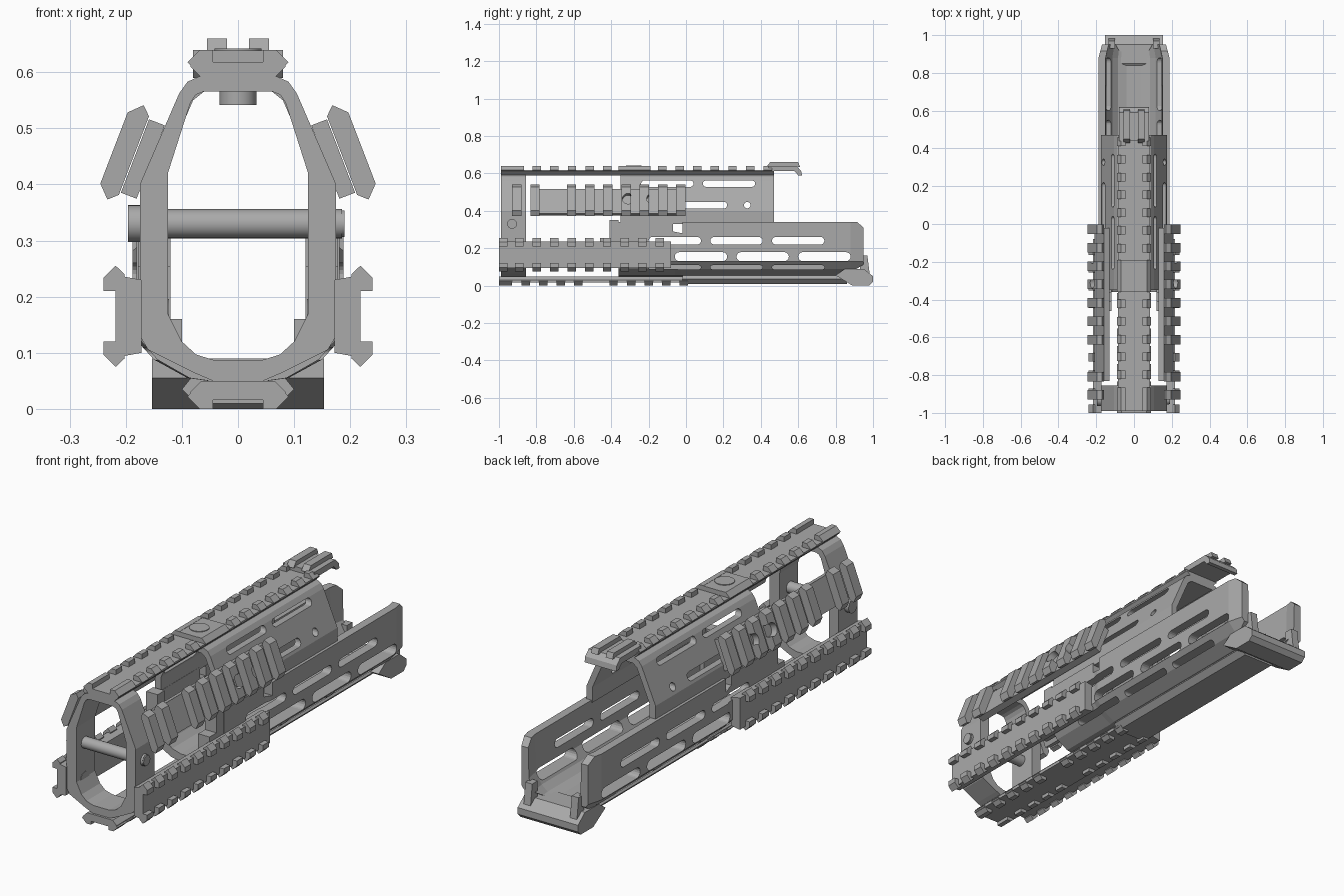
import bpy, bmesh, math
from mathutils import Matrix

old = bpy.data.objects.get("Cube")
if old:
    bpy.data.objects.remove(old)

grey = bpy.data.materials.new("anodised_grey")
grey.use_nodes = True
colour = (0.40, 0.40, 0.40, 1)
grey.diffuse_color = colour
grey.node_tree.nodes["Principled BSDF"].inputs["Base Color"].default_value = colour


def add_prism(bm, pts, *ends):
    """Extrude an (x, z) outline along y; each end is (y, x scale)."""
    loops = [[bm.verts.new((x * s, y, z)) for x, z in pts] for y, s in ends]
    bm.faces.new(loops[0])
    bm.faces.new(loops[-1])
    for a, b in zip(loops, loops[1:]):
        for i in range(len(pts)):
            j = (i + 1) % len(pts)
            bm.faces.new((a[i], a[j], b[j], b[i]))


def add_box(bm, x0, x1, y0, y1, z0, z1):
    add_prism(bm, [(x0, z0), (x1, z0), (x1, z1), (x0, z1)], (y0, 1), (y1, 1))


def finish(name, bm):
    bmesh.ops.recalc_face_normals(bm, faces=bm.faces)
    mesh = bpy.data.meshes.new(name)
    bm.to_mesh(mesh)
    bm.free()
    mesh.materials.append(grey)
    ob = bpy.data.objects.new(name, mesh)
    bpy.context.collection.objects.link(ob)
    return ob


def prism(name, pts, *ends):
    bm = bmesh.new()
    add_prism(bm, pts, *ends)
    return finish(name, bm)


def side_prism(name, pts, x0, x1):
    """Extrude a (y, z) outline along x."""
    ob = prism(name, pts, (-x1, 1), (-x0, 1))
    ob.data.transform(Matrix.Rotation(math.pi / 2, 4, "Z"))
    return ob


def cylinder(name, centre, radius, length, axis):
    bm = bmesh.new()
    bmesh.ops.create_cone(bm, cap_ends=True, segments=32, radius1=radius, radius2=radius, depth=length)
    ob = finish(name, bm)
    turn = Matrix.Rotation(math.pi / 2, 4, "Y") if axis == "X" else Matrix()
    ob.data.transform(Matrix.Translation(centre) @ turn)
    for p in ob.data.polygons:
        p.use_smooth = len(p.vertices) == 4
    return ob


def cut(ob, cutters):
    """Subtract the cutters, bake the result and remove them."""
    for c in cutters:
        m = ob.modifiers.new("cut", "BOOLEAN")
        m.operation, m.solver, m.object = "DIFFERENCE", "EXACT", c
    graph = bpy.context.evaluated_depsgraph_get()
    mesh = bpy.data.meshes.new_from_object(ob.evaluated_get(graph))
    ob.modifiers.clear()
    ob.data = mesh
    for c in cutters:
        bpy.data.objects.remove(c)


def slot(y0, y1, z, r, x0, x1):
    arc = [math.pi * i / 8 for i in range(9)]
    pts = [(y1 - r + r * math.sin(a), z + r * math.cos(a)) for a in arc]
    pts += [(y0 + r - r * math.sin(a), z - r * math.cos(a)) for a in arc]
    return side_prism("slot_cutter", pts, x0, x1)


def mirrored(half):
    return half + [(-x, z) for x, z in reversed(half)]


def rail(name, cx, cz, angle, flip, y0, y1, teeth, wide=0.085, floor=0.022, depth=0.05, full=False, foot=0):
    """Accessory rail: u runs across it, v outward from its top face."""
    c, s = math.cos(angle), math.sin(angle)

    def place(uv):
        return [(flip * (cx + v * c - u * s), cz + v * s + u * c) for u, v in uv]

    bm = bmesh.new()
    base = [(0.065, -depth), (wide, -0.03), (wide, -floor)]
    add_prism(bm, place([(u, v) for u, v in base] + [(-u, v) for u, v in reversed(base)]), (y0, 1), (y1, 1))
    if foot:
        add_prism(bm, place([(-0.07, -foot), (0.07, -foot), (0.07, -0.04), (-0.07, -0.04)]),
                  (y0 + 0.1, 1), (y1 - 0.02, 1))
    for a, b in teeth:
        edge = [(0.068, 0), (0.09, -0.022), (0.075, -0.038)]
        if full:
            add_prism(bm, place(edge + [(-u, v) for u, v in reversed(edge)]), (a, 1), (b, 1))
        else:
            for k in (1, -1):
                add_prism(bm, place([(k * u, v) for u, v in [(0.045, 0)] + edge + [(0.045, -0.038)]]),
                          (a, 1), (b, 1))
    return finish(name, bm)


def pitch(first, count, width=0.045, step=0.094):
    return [(first + i * step, first + i * step + width) for i in range(count)]


# Front ring with its cross pin and screw heads
outer = [(0.175, 0.13), (0.16, 0.105), (0.08, 0.065), (0.04, 0.048)]
outer = [(0.07, 0.592), (0.09, 0.583), (0.105, 0.562), (0.175, 0.40)] + outer
inner = [(0.06, 0.566), (0.075, 0.56), (0.085, 0.545), (0.125, 0.42), (0.125, 0.17),
         (0.1, 0.12), (0.075, 0.097), (0.04, 0.086)]
ring = prism("front_ring", mirrored(outer), (-0.99, 1), (-0.855, 1))
cut(ring, [prism("ring_cutter", mirrored(inner), (-1.1, 1), (-0.7, 1))])
cylinder("cross_pin", (0, -0.93, 0.33), 0.026, 0.37, "X")
cylinder("pin_head", (-0.185, -0.93, 0.33), 0.033, 0.022, "X")
cylinder("pin_nut", (0.183, -0.93, 0.33), 0.024, 0.014, "X")
for s, side in ((1, "left"), (-1, "right")):
    cylinder(side + "_screw_head", (s * 0.137, -0.93, 0.163), 0.033, 0.028, "X")
cylinder("bottom_screw_head", (0, -0.93, 0.076), 0.033, 0.016, "Z")
cylinder("top_screw", (0, -0.28, 0.592), 0.033, 0.10, "Z")

# Upper shell, open below, with slots on both flanks
shell_half = [(0.07, 0.592), (0.09, 0.583), (0.105, 0.562), (0.175, 0.40), (0.175, 0.33),
              (0.145, 0.33), (0.145, 0.40), (0.08, 0.55), (0.06, 0.566)]
shell = prism("upper_shell", shell_half + [(-x, z) for x, z in reversed(shell_half)],
              (-0.35, 1), (0.47, 1))
holes = []
for s in (1, -1):
    x0, x1 = sorted((s * 0.05, s * 0.3))
    for y0, y1, z, r in ((-0.24, 0.04, 0.545, 0.017), (0.09, 0.37, 0.545, 0.017),
                         (-0.06, 0.22, 0.43, 0.018), (-0.34, -0.11, 0.43, 0.018),
                         (0.31, 0.345, 0.43, 0.017)):
        holes.append(slot(y0, y1, z, r, x0, x1))
cut(shell, holes)

# Lower guard: a trough with three rows of slots
guard_half = [(0.188, 0.34), (0.188, 0.13), (0.15, 0.088), (0.09, 0.055), (0.04, 0.048)]
guard_in = [(0.04, 0.082), (0.085, 0.095), (0.115, 0.12), (0.145, 0.17), (0.15, 0.34)]
profile = guard_half + [(-x, z) for x, z in reversed(guard_half)]
profile += [(-x, z) for x, z in guard_in] [::-1] + guard_in
profile = guard_half + [(-x, z) for x, z in reversed(guard_half)] \
    + [(-x, z) for x, z in reversed(guard_in)] + guard_in
guard = prism("lower_guard", profile, (-0.36, 0.96), (-0.06, 0.96), (-0.03, 1), (0.88, 1), (0.95, 0.9))
holes = []
for s in (1, -1):
    x0, x1 = sorted((s * 0.11, s * 0.3))
    for first, z, r in ((-0.2, 0.24, 0.02), (-0.06, 0.155, 0.024), (-0.2, 0.098, 0.011)):
        for i in range(3):
            y = first + i * 0.33
            holes.append(slot(y, y + 0.28, z, r, x0, x1))
# Relief notch and bevelled rear corners
holes.append(side_prism("notch_cutter", [(-0.07, 0.36), (-0.07, 0.29), (-0.02, 0.28), (-0.02, 0.36)], -0.3, 0.3))
holes.append(side_prism("corner_cutter", [(0.91, 0.36), (0.91, 0.345), (0.96, 0.30), (0.96, 0.36)], -0.3, 0.3))
holes.append(side_prism("heel_cutter", [(0.88, 0.03), (0.88, 0.07), (0.96, 0.12), (0.96, 0.03)], -0.3, 0.3))
cut(guard, holes)

# Rear foot: ramped floor and two posts
ramp = [(0.80, 0.055), (0.89, 0.0), (0.98, 0.0), (1.0, 0.02), (1.0, 0.05), (0.95, 0.09), (0.85, 0.09)]
side_prism("rear_foot", ramp, -0.153, 0.153)
for s, side in ((1, "left"), (-1, "right")):
    post = [(0.93, 0.04), (0.985, 0.04), (0.97, 0.16), (0.93, 0.16)]
    side_prism(side + "_rear_post", post, *sorted((s * 0.1, s * 0.135)))
bm = bmesh.new()
add_prism(bm, [(-0.075, 0.01), (0.075, 0.01), (0.1, 0.035), (0.08, 0.06), (-0.08, 0.06), (-0.1, 0.035)],
          (-0.02, 1), (0.86, 1))
finish("bottom_plate", bm)

# Top and bottom rails
up = math.pi / 2
rail("top_rail", 0, 0.64, up, 1, -0.99, 0.47,
     [(-0.99, -0.865)] + pitch(-0.82, 5) + [(-0.36, -0.19)] + pitch(-0.15, 7))
bm = bmesh.new()
add_box(bm, -0.045, 0.045, -0.36, -0.19, 0.61, 0.639)
finish("top_rail_pad", bm)
cylinder("top_screw_cap", (0, -0.28, 0.636), 0.042, 0.012, "Z")
rail("bottom_rail", 0, 0, -up, 1, -1, 0, [(-1, -0.93)] + pitch(-0.88, 4) + pitch(-0.41, 5),
     floor=0.016)

# Flank rails: channelled low pair, ribbed slanted pair
tilt = math.radians(21)
for s, side in ((1, "left"), (-1, "right")):
    rail(side + "_low_rail", 0.24, 0.165, 0, s, -1, -0.08,
         [(-1, -0.955)] + pitch(-0.915, 9) , wide=0.072, depth=0.068)
    slanted = rail(side + "_slanted_rail", 0.221, 0.465, tilt, s, -0.93, 0, pitch(-0.93, 10, 0.05, 0.0975),
                   wide=0.083, floor=0.018, full=True, foot=0.07)
    bm = bmesh.new()
    x0, x1 = sorted((s * 0.12, s * 0.178))
    add_box(bm, x0, x1, -0.46, -0.30, 0.13, 0.255)
    add_box(bm, x0, x1, -0.41, -0.36, 0.13, 0.35)
    finish(side + "_bracket", bm)
    # Screw recesses in the slanted rail
    for i, y in enumerate((-0.68, -0.31, -0.18)):
        recess = cylinder("recess_cutter", (0, 0, 0), 0.03, 0.06, "X")
        recess.data.transform(Matrix.Translation((s * 0.221, y, 0.465)) @ Matrix.Rotation(-s * tilt, 4, "Y"))
        cut(slanted, [recess])

# Top end cap: hooked plate with two raised strips
hook = [(0.44, 0.612), (0.44, 0.64), (0.59, 0.64), (0.615, 0.615), (0.62, 0.59), (0.6, 0.59), (0.58, 0.612)]
side_prism("end_cap", hook, -0.08, 0.08)
for s, side in ((1, "left"), (-1, "right")):
    strip = [(0.43, 0.635), (0.45, 0.66), (0.6, 0.66), (0.61, 0.635)]
    side_prism(side + "_cap_strip", strip, *sorted((s * 0.02, s * 0.055)))
